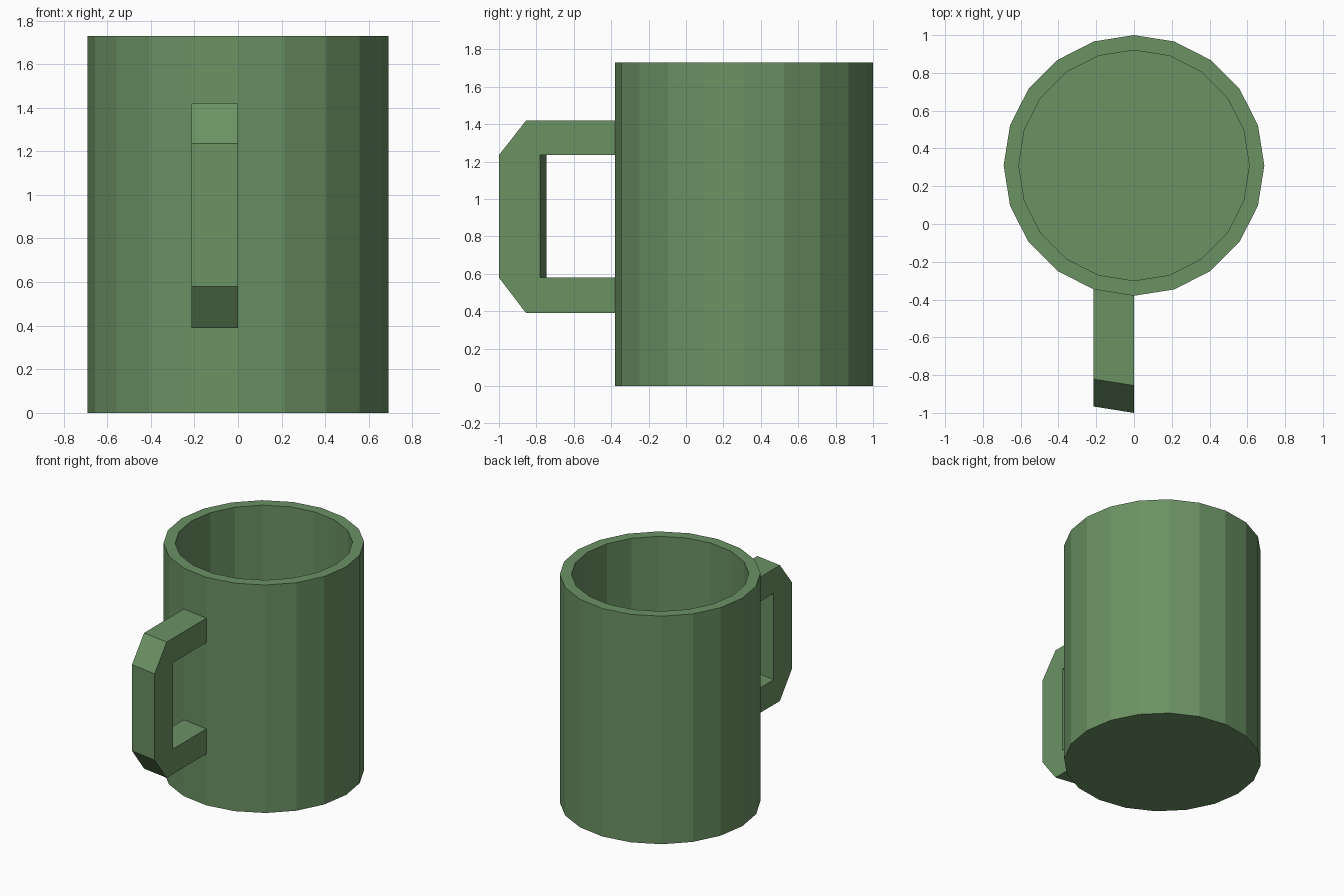
import bpy, bmesh, math
from mathutils import Vector, Matrix

if "Cube" in bpy.data.objects:
    bpy.data.objects.remove(bpy.data.objects["Cube"])

SIDES, R_OUT, R_IN, HEIGHT, FLOOR = 20, 0.69, 0.61, 1.73, 0.08
CENTRE_Y = 0.31

green = bpy.data.materials.new("mug green")
green.diffuse_color = (0.147, 0.287, 0.127, 1)
green.use_nodes = True
green.node_tree.nodes["Principled BSDF"].inputs["Base Color"].default_value = green.diffuse_color


def add_object(name, bm):
    bmesh.ops.recalc_face_normals(bm, faces=bm.faces)
    mesh = bpy.data.meshes.new(name)
    bm.to_mesh(mesh)
    bm.free()
    mesh.materials.append(green)
    obj = bpy.data.objects.new(name, mesh)
    bpy.context.collection.objects.link(obj)
    return obj


# Mug body: rings joined from the outside bottom over the rim to the inner floor
bm = bmesh.new()
rings = []
for r, z in [(R_OUT, 0), (R_OUT, HEIGHT), (R_IN, HEIGHT), (R_IN, FLOOR)]:
    angles = [2 * math.pi * i / SIDES for i in range(SIDES)]
    rings.append([bm.verts.new((r * math.cos(a), CENTRE_Y + r * math.sin(a), z))
                  for a in angles])
for low, high in zip(rings, rings[1:]):
    for i in range(SIDES):
        j = (i + 1) % SIDES
        bm.faces.new((low[i], low[j], high[j], high[i]))
bm.faces.new(rings[0])
bm.faces.new(rings[-1])
add_object("mug_body", bm)

# Handle: C-shaped profile extruded along one wall facet, ends sunk into the wall
step = 2 * math.pi / SIDES
facet = Vector((-R_OUT * math.sin(step), R_OUT * (1 - math.cos(step)), 0))
root = CENTRE_Y - R_OUT + 0.02
profile = [(root, 1.42), (-0.855, 1.42), (-1.0, 1.235), (-1.0, 0.58), (-0.855, 0.39),
           (root, 0.39), (root, 0.58), (-0.78, 0.58), (-0.78, 1.235), (root, 1.235)]
bm = bmesh.new()
side = bm.faces.new([bm.verts.new((0, y, z)) for y, z in profile])
new = bmesh.ops.extrude_face_region(bm, geom=[side], use_keep_orig=True)["geom"]
bmesh.ops.translate(bm, vec=facet,
                    verts=[v for v in new if isinstance(v, bmesh.types.BMVert)])
add_object("handle", bm)
